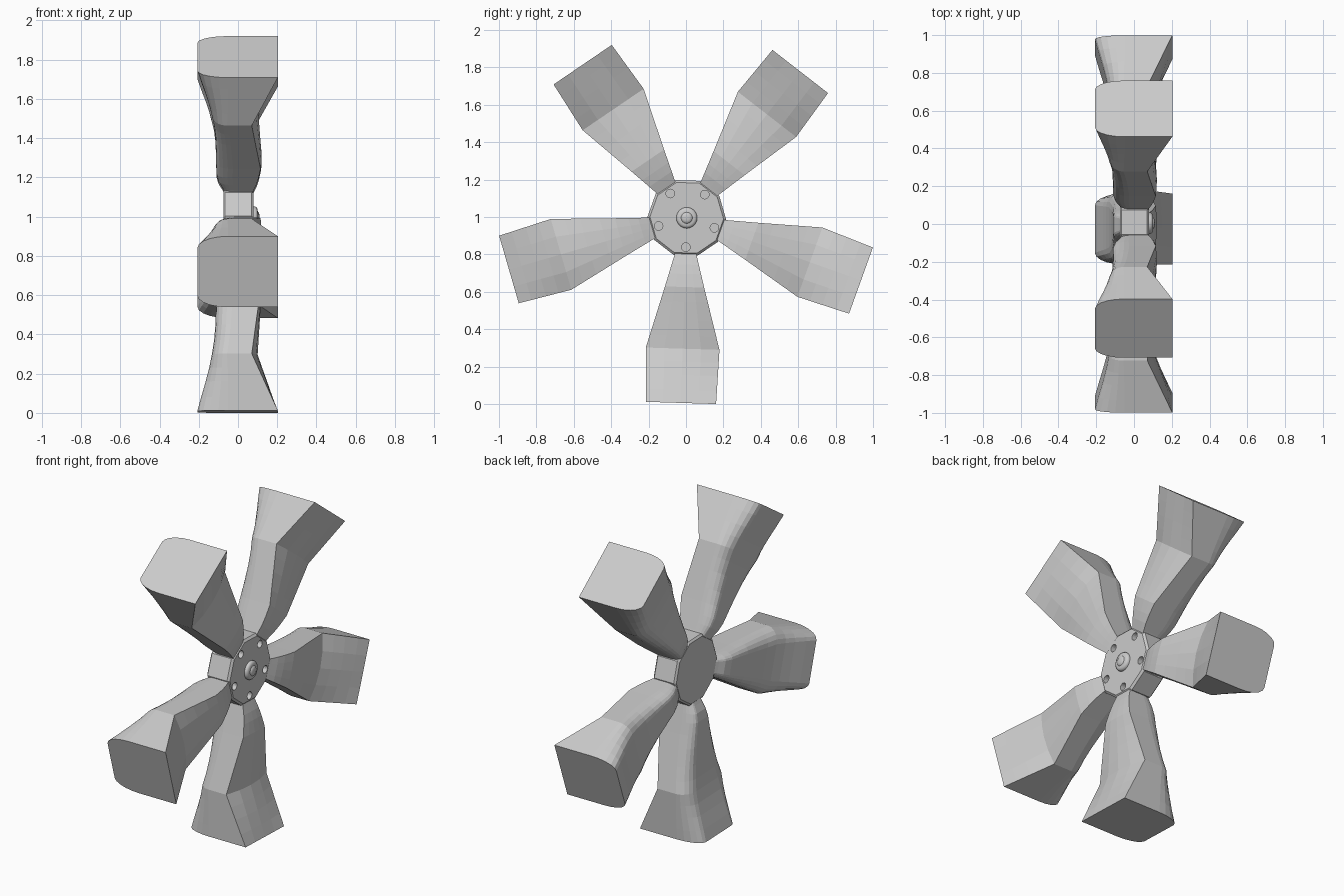
import bpy, bmesh, math

if "Cube" in bpy.data.objects:
    bpy.data.objects.remove(bpy.data.objects["Cube"])

CY, CZ = 0.004, 0.9955            # hub centre
ANGLES = [math.radians(-91.8 + 72 * i) for i in range(5)]

grey = bpy.data.materials.new("plain grey")
grey.diffuse_color = (0.6, 0.6, 0.6, 1)
grey.use_nodes = True
grey.node_tree.nodes["Principled BSDF"].inputs["Base Color"].default_value = grey.diffuse_color


def lerp(table, r):
    for (r0, v0), (r1, v1) in zip(table, table[1:]):
        if r <= r1:
            return v0 + (v1 - v0) * max(0, r - r0) / (r1 - r0)
    return table[-1][1]


def finish(bm, name):
    bmesh.ops.recalc_face_normals(bm, faces=bm.faces)
    me = bpy.data.meshes.new(name)
    bm.to_mesh(me)
    bm.free()
    me.materials.append(grey)
    ob = bpy.data.objects.new(name, me)
    bpy.context.collection.objects.link(ob)
    return ob


# Spoke profiles along the radius
WIDTH = [(0.18, 0.055), (0.21, 0.062), (0.37, 0.105), (0.70, 0.197), (0.99, 0.188)]
FRONT = [(0.18, 0.07), (0.21, 0.08), (0.27, 0.10), (0.37, 0.115), (0.70, 0.07), (0.99, 0.203)]
BULGE = [(0.18, 0.0), (0.37, 0.006), (0.70, 0.03), (0.99, 0.0)]
BACK = [(0.18, -0.07), (0.21, -0.082), (0.25, -0.10), (0.30, -0.11), (0.45, -0.112),
        (0.55, -0.115), (0.63, -0.122), (0.70, -0.133), (0.77, -0.147), (0.84, -0.165),
        (0.92, -0.188), (0.99, -0.207)]
ROUND = [(0.18, 0.45), (0.6, 0.5), (0.99, 0.33)]
STATIONS = [0.18, 0.21, 0.25, 0.30, 0.37, 0.45, 0.55, 0.63, 0.70, 0.77, 0.84, 0.92, 0.99]


def section(r):
    """Flat slightly bulged front, straight sides, rounded back: (x, t) points."""
    w, xf, xb = lerp(WIDTH, r), lerp(FRONT, r), lerp(BACK, r)
    bulge, k = lerp(BULGE, r), lerp(ROUND, r)
    rt, rx = k * w, 0.38 * (xf - xb)
    half = []
    for i in range(6):
        a = math.pi / 2 * i / 5
        half.append((xb + rx * (1 - math.cos(a)), w - rt + rt * math.sin(a)))
    front = [(xf + bulge * (1 - s * s), s * w) for s in (1, 0.5, 0, -0.5, -1)]
    return half + front + [(x, -t) for x, t in reversed(half)]


def spoke(name, ang):
    bm = bmesh.new()
    c, s = math.cos(ang), math.sin(ang)
    rings = []
    for r in STATIONS:
        rings.append([bm.verts.new((x, CY + r * c - t * s, CZ + r * s + t * c))
                      for x, t in section(r)])
    n = len(rings[0])
    for a, b in zip(rings, rings[1:]):
        for i in range(n):
            j = (i + 1) % n
            bm.faces.new((a[i], a[j], b[j], b[i]))
    bm.faces.new(rings[0])
    bm.faces.new(rings[-1])
    return finish(bm, name)


def lathe(name, profile, sides, y, z, start=0.0):
    """Solid of revolution around the x axis; profile is (x, radius)."""
    bm = bmesh.new()
    rings = []
    for x, rad in profile:
        rings.append([bm.verts.new((x, y + rad * math.cos(start + 2 * math.pi * i / sides),
                                    z + rad * math.sin(start + 2 * math.pi * i / sides)))
                      for i in range(sides)])
    for a, b in zip(rings, rings[1:]):
        for i in range(sides):
            j = (i + 1) % sides
            bm.faces.new((a[i], a[j], b[j], b[i]))
    bm.faces.new(rings[0])
    bm.faces.new(rings[-1])
    return finish(bm, name)


for i, ang in enumerate(ANGLES):
    spoke(f"spoke_{i + 1}", ang)

# Ten-sided hub with softened rims
hub = lathe("hub", [(-0.075, 0.198), (-0.065, 0.21), (0.068, 0.21), (0.08, 0.197)],
            10, CY, CZ, ANGLES[0] + math.radians(18))

# Bolt holes, one in line with each spoke
for i, ang in enumerate(ANGLES):
    cut = lathe(f"bolt_hole_cutter_{i + 1}", [(0.03, 0.023), (0.12, 0.023)], 16,
                CY + 0.157 * math.cos(ang), CZ + 0.157 * math.sin(ang))
    cut.hide_render = True
    cut.hide_viewport = True
    mod = hub.modifiers.new("bolt hole", 'BOOLEAN')
    mod.operation = 'DIFFERENCE'
    mod.solver = 'EXACT'
    mod.object = cut

# Centre cap: low rounded disc with a small dome
cap = lathe("centre_cap", [(0.07, 0.056), (0.088, 0.056), (0.096, 0.051), (0.10, 0.042),
                           (0.101, 0.030), (0.106, 0.026), (0.109, 0.016), (0.110, 0.004)],
            32, CY, CZ)
bpy.context.view_layer.objects.active = cap
cap.select_set(True)
bpy.ops.object.shade_smooth_by_angle(angle=math.radians(40))
